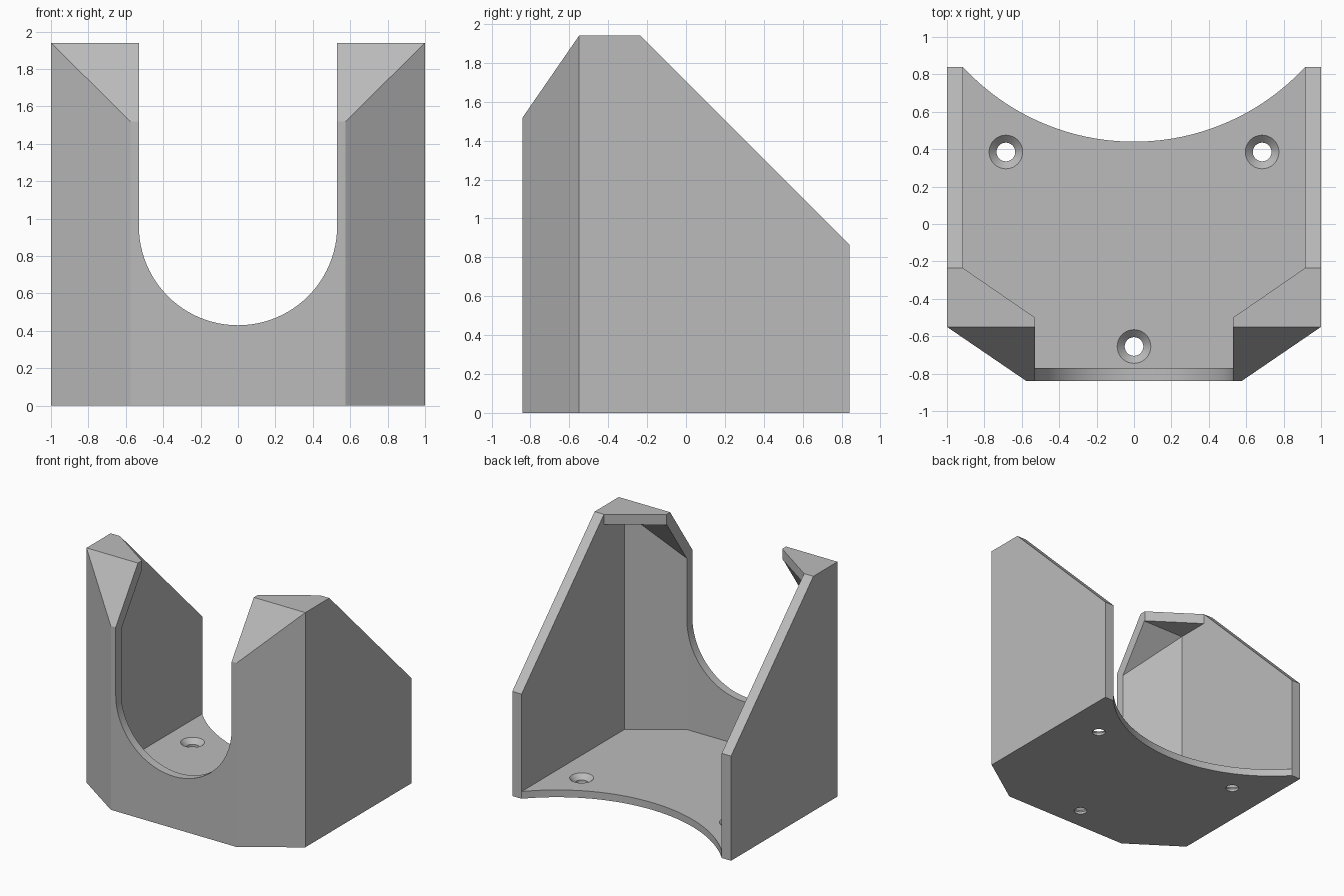
import bpy, bmesh, math
from mathutils import Vector

if "Cube" in bpy.data.objects:
    bpy.data.objects.remove(bpy.data.objects["Cube"])

W, T = 0.915, 0.085          # inner half width, shell thickness
TOP, FLOOR = 1.94, 0.06
SLOPE_N = Vector((0, -0.823, 0.568))   # outward normal of the front top slope

grey = bpy.data.materials.new("grey plastic")
grey.diffuse_color = (0.5, 0.5, 0.5, 1)
grey.use_nodes = True
grey.node_tree.nodes["Principled BSDF"].inputs["Base Color"].default_value = grey.diffuse_color


def mirrored(half):
    """Close a profile given by its left half (left to right)."""
    return half + [(-x, y) for x, y in reversed(half)]


def prism(name, pts, lo, hi, axis="z", cuts=()):
    """Extrude a 2D outline along z or y, then slice it with planes."""
    bm = bmesh.new()
    put = (lambda a, b, h: (a, b, h)) if axis == "z" else (lambda a, b, h: (a, h, b))
    low = [bm.verts.new(put(a, b, lo)) for a, b in pts]
    high = [bm.verts.new(put(a, b, hi)) for a, b in pts]
    bm.faces.new(low)
    bm.faces.new(high)
    n = len(pts)
    for i in range(n):
        j = (i + 1) % n
        bm.faces.new((low[i], low[j], high[j], high[i]))
    for co, no in cuts:
        res = bmesh.ops.bisect_plane(bm, geom=bm.verts[:] + bm.edges[:] + bm.faces[:],
                                     plane_co=co, plane_no=no, clear_outer=True)
        rim = [e for e in res["geom_cut"] if isinstance(e, bmesh.types.BMEdge)]
        bmesh.ops.contextual_create(bm, geom=rim)
    bmesh.ops.recalc_face_normals(bm, faces=bm.faces[:])
    return make(name, bm)


def make(name, bm):
    me = bpy.data.meshes.new(name)
    bm.to_mesh(me)
    bm.free()
    ob = bpy.data.objects.new(name, me)
    bpy.context.collection.objects.link(ob)
    me.materials.append(grey)
    return ob


def hole(name, x, y):
    """Countersunk screw hole as a lathe of four rings."""
    bm = bmesh.new()
    n = 32
    rings = []
    for r, z in ((0.05, -0.1), (0.05, 0.02), (0.09, FLOOR), (0.09, 0.15)):
        rings.append([bm.verts.new((x + r * math.cos(2 * math.pi * i / n),
                                    y + r * math.sin(2 * math.pi * i / n), z)) for i in range(n)])
    for a, b in zip(rings, rings[1:]):
        for i in range(n):
            j = (i + 1) % n
            bm.faces.new((a[i], a[j], b[j], b[i]))
    bm.faces.new(rings[0])
    bm.faces.new(rings[-1])
    bmesh.ops.recalc_face_normals(bm, faces=bm.faces[:])
    return make(name, bm)


# Outer body: chamfered footprint, sloped front top and sloped back
ridge = Vector((0, -0.55, TOP))
body = prism("bracket", mirrored([(-1, 0.84), (-1, -0.55), (-0.575, -0.84)]), 0, TOP,
             cuts=[(ridge, SLOPE_N), ((0, -0.235, TOP), (0, 1, 1))])

# Inner cavity, under the corner roofs
cavity = prism("cavity_cutter", mirrored([(-W, 1.5), (-W, -0.505), (-0.526, -0.77)]),
               FLOOR, TOP - T, cuts=[(ridge - SLOPE_N * T, SLOPE_N)])

# Open top behind the corner roofs
opening = prism("opening_cutter", mirrored([(-W, 1.5), (-W, -0.235), (-0.53, -0.5)]), 1.0, 2.5)

# U-shaped front slot
R = 0.53
arc = [(-R * math.cos(math.pi * i / 48), 0.96 - R * math.sin(math.pi * i / 48)) for i in range(49)]
slot = prism("slot_cutter", [(-R, 2.5)] + arc + [(R, 2.5)], -1.5, -0.3, "y")

# Curved back edge of the floor
RB, CY = 1.247, 1.687
half = math.asin(W / RB)
curve = [(RB * math.sin(a), CY - RB * math.cos(a))
         for a in (half * (i / 24 - 1) for i in range(49))]
scoop = prism("floor_scoop_cutter", [(-W, 1.5)] + curve + [(W, 1.5)], -0.5, 0.5)

holes = [hole("screw_hole_cutter", x, y) for x, y in ((-0.685, 0.385), (0.685, 0.385), (0, -0.655))]

# Cut everything out of the body
cutters = [cavity, opening, slot, scoop] + holes
for c in cutters:
    m = body.modifiers.new(c.name, "BOOLEAN")
    m.operation, m.solver, m.object = "DIFFERENCE", "EXACT", c
bpy.context.view_layer.objects.active = body
body.select_set(True)
for m in list(body.modifiers):
    bpy.ops.object.modifier_apply(modifier=m.name)
for c in cutters:
    bpy.data.objects.remove(c)

bpy.ops.object.shade_smooth_by_angle(angle=math.radians(25))
